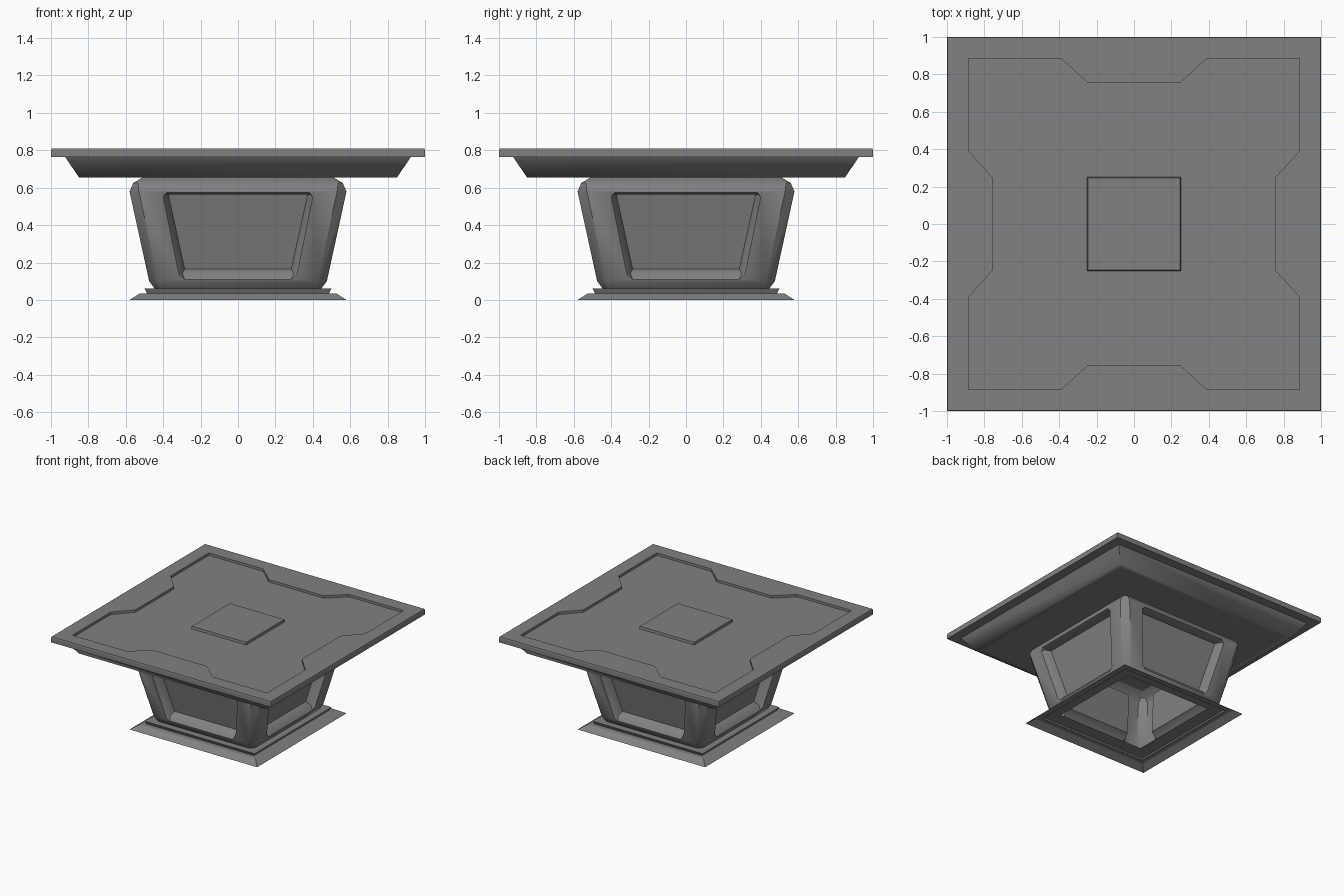
import bpy, bmesh, math
from mathutils import Matrix, Vector

if "Cube" in bpy.data.objects:
    bpy.data.objects.remove(bpy.data.objects["Cube"])

# Dark grey shared by every part
grey = bpy.data.materials.new("dark_grey")
grey.diffuse_color = (0.22, 0.22, 0.22, 1)
grey.use_nodes = True
grey.node_tree.nodes["Principled BSDF"].inputs["Base Color"].default_value = grey.diffuse_color


def finish(name, bm, smooth=None):
    bmesh.ops.remove_doubles(bm, verts=bm.verts, dist=0.0005)
    bmesh.ops.recalc_face_normals(bm, faces=bm.faces)
    me = bpy.data.meshes.new(name)
    bm.to_mesh(me)
    bm.free()
    me.materials.append(grey)
    ob = bpy.data.objects.new(name, me)
    bpy.context.collection.objects.link(ob)
    if smooth:
        bpy.ops.object.select_all(action='DESELECT')
        bpy.context.view_layer.objects.active = ob
        ob.select_set(True)
        bpy.ops.object.shade_smooth_by_angle(angle=math.radians(smooth))
    return ob


def face(bm, pts, turn=0):
    # one polygon, turned by quarter turns about z
    rot = Matrix.Rotation(turn * math.pi / 2, 3, 'Z')
    return bm.faces.new([bm.verts.new(rot @ Vector(p)) for p in pts])


def square_loft(bm, profile, cap=False):
    # sweep a (half width, height) profile around a square
    for (a, za), (b, zb) in zip(profile, profile[1:]):
        for k in range(4):
            face(bm, [(-a, -a, za), (a, -a, za), (b, -b, zb), (-b, -b, zb)], k)
    if cap:
        h, z = profile[-1]
        face(bm, [(-h, -h, z), (h, -h, z), (h, h, z), (-h, h, z)])


# Table top: square slab with a notched shallow recess
TOP, FLOOR, UNDER = 0.81, 0.79, 0.765
bm = bmesh.new()
side = [(-0.885, -0.885), (-0.39, -0.885), (-0.25, -0.757),
        (0.25, -0.757), (0.39, -0.885), (0.885, -0.885)]
floor = []
for k in range(4):
    face(bm, [(-0.997, -0.997, TOP), (0.997, -0.997, TOP)]
         + [(x, y, TOP) for x, y in reversed(side)], k)
    for p, q in zip(side, side[1:]):
        face(bm, [(*p, TOP), (*q, TOP), (*q, FLOOR), (*p, FLOOR)], k)
    rot = Matrix.Rotation(k * math.pi / 2, 3, 'Z')
    floor += [rot @ Vector((x, y, FLOOR)) for x, y in side[:-1]]
face(bm, floor)
square_loft(bm, [(0.997, TOP), (1, 0.8), (1, UNDER)], cap=True)
finish("table_top", bm)

# Raised square in the middle of the top
bm = bmesh.new()
square_loft(bm, [(0.25, FLOOR), (0.247, TOP)], cap=True)
finish("centre_inlay", bm)

# Sloped apron under the top
bm = bmesh.new()
square_loft(bm, [(0.925, UNDER), (0.85, 0.655), (0.8, 0.655)], cap=True)
finish("apron", bm, smooth=60)

# Pedestal: flared hollow shell with chamfered corners and sunken panels
rings = [(0.445, 0.06, 0.035), (0.475, 0.10, 0.05), (0.58, 0.58, 0.05),
         (0.56, 0.625, 0.025), (0.51, 0.655, 0.005)]
bm = bmesh.new()
for i, ((a, za, ca), (b, zb, cb)) in enumerate(zip(rings, rings[1:])):
    for k in range(4):
        face(bm, [(a - ca, -a, za), (a, ca - a, za), (b, cb - b, zb), (b - cb, -b, zb)], k)
        if i != 1:
            face(bm, [(ca - a, -a, za), (a - ca, -a, za), (b - cb, -b, zb), (cb - b, -b, zb)], k)


def panel_ring(wb, zb, wt, zt, depth, cut=0.0):
    # trapezoid with clipped corners on the leaning side, pushed in by depth
    corners = [Vector(c) for c in [(-wb, zb), (wb, zb), (wt, zt), (-wt, zt)]]
    pts = []
    for i, c in enumerate(corners):
        for other in (corners[i - 1], corners[(i + 1) % 4]):
            p = c + (other - c).normalized() * cut
            pts.append((p.x, depth - 0.475 - (p.y - 0.10) * 0.105 / 0.48, p.y))
    return pts


steps = [panel_ring(0.425, 0.10, 0.53, 0.58, 0),
         panel_ring(0.31, 0.11, 0.405, 0.575, 0, 0.025),
         panel_ring(0.298, 0.143, 0.385, 0.565, 0.03),
         panel_ring(0.285, 0.165, 0.373, 0.567, 0.075)]
for k in range(4):
    for n, (r, s) in enumerate(zip(steps, steps[1:])):
        for j in range(8):
            m = (j + 1) % 8
            if j % 2:       # straight sides
                face(bm, [r[j], r[m], s[m], s[j]], k)
            elif n == 0:    # clipped corners, outside
                face(bm, [r[j], s[m], s[j]], k)
            elif n == 1:    # clipped corners, inside
                face(bm, [r[j], r[m], s[j]], k)
    face(bm, steps[-1][::2], k)
finish("pedestal", bm, smooth=38)

# Stepped foot, open underneath
bm = bmesh.new()
square_loft(bm, [(0.58, 0), (0.525, 0.035), (0.487, 0.035), (0.50, 0.06), (0.39, 0.06)])
finish("foot", bm)
